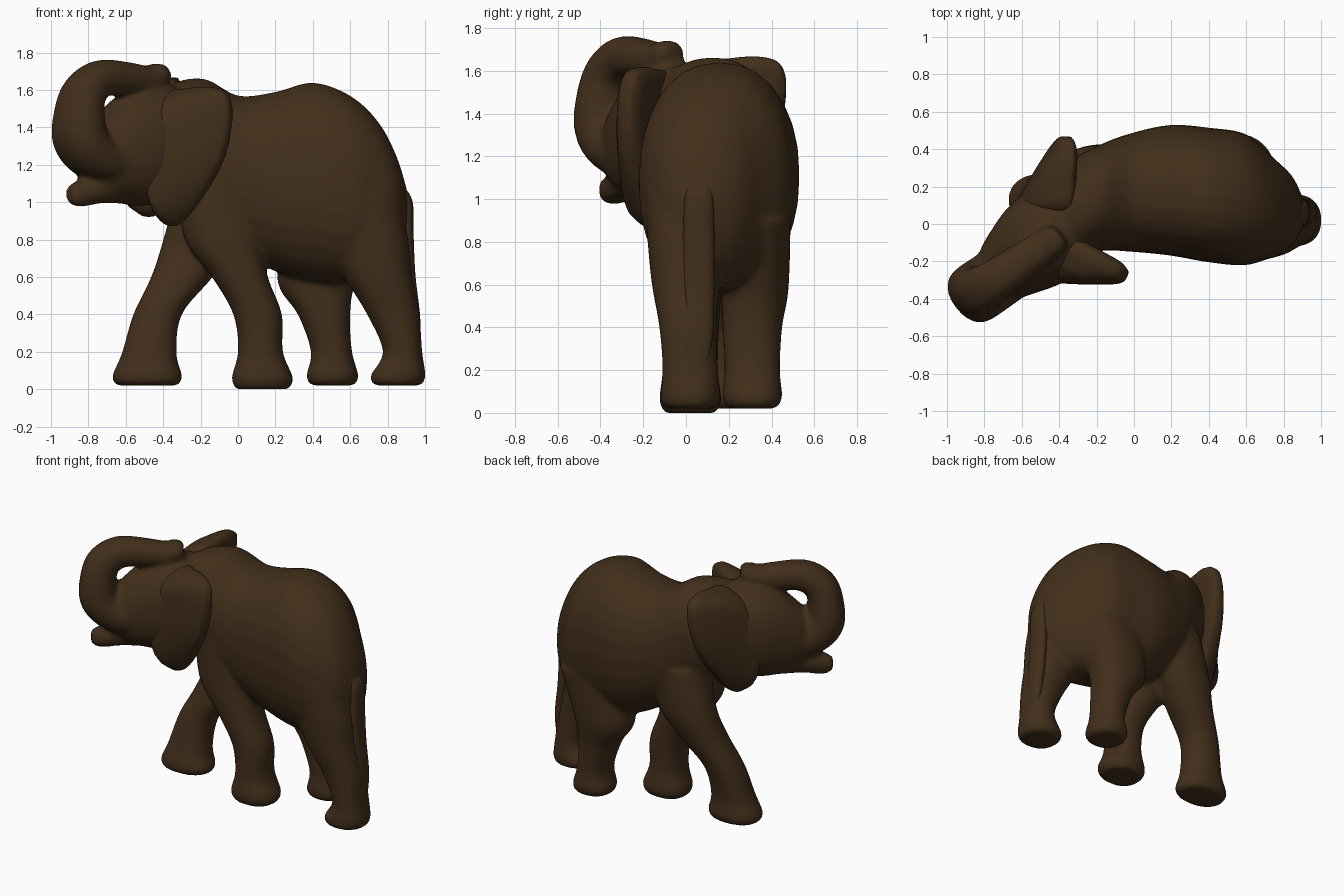
import bpy, bmesh, math
from mathutils import Vector

if "Cube" in bpy.data.objects:
    bpy.data.objects.remove(bpy.data.objects["Cube"])

hide = bpy.data.materials.new("brown_hide")
hide.diffuse_color = (0.055, 0.028, 0.011, 1)
hide.use_nodes = True
hide.node_tree.nodes["Principled BSDF"].inputs["Base Color"].default_value = hide.diffuse_color


def spline(rows, steps=5, closed=False):
    """Catmull-Rom through rows of numbers."""
    n, out = len(rows), []
    for i in range(n if closed else n - 1):
        ids = [i - 1, i, i + 1, i + 2]
        ids = [j % n if closed else min(max(j, 0), n - 1) for j in ids]
        p = [Vector(rows[j]) for j in ids]
        for k in range(steps):
            t = k / steps
            out.append(0.5 * (2 * p[1] + (p[2] - p[0]) * t
                       + (2 * p[0] - 5 * p[1] + 4 * p[2] - p[3]) * t * t
                       + (3 * p[1] - p[0] - 3 * p[2] + p[3]) * t ** 3))
    if not closed:
        out.append(Vector(rows[-1]))
    return out


def skin(name, rings):
    """Closed skin through rings of points."""
    bm = bmesh.new()
    loops = [[bm.verts.new(p) for p in r] for r in rings]
    n = len(loops[0])
    for a, b in zip(loops, loops[1:]):
        for i in range(n):
            bm.faces.new((a[i], a[(i + 1) % n], b[(i + 1) % n], b[i]))
    bm.faces.new(loops[0])
    bm.faces.new(loops[-1])
    bmesh.ops.recalc_face_normals(bm, faces=bm.faces)
    me = bpy.data.meshes.new(name)
    bm.to_mesh(me)
    bm.free()
    me.materials.append(hide)
    ob = bpy.data.objects.new(name, me)
    bpy.context.collection.objects.link(ob)
    return ob


def loft(name, rows, u, v=None, n=28):
    """Rows are x, y, z, radius along u, radius along v (v None: across the path)."""
    pts = spline(rows)
    u, rings = Vector(u), []
    bend = lambda c: math.copysign(abs(c) ** 0.88, c)
    for i, p in enumerate(pts):
        a, b = pts[max(i - 1, 0)], pts[min(i + 1, len(pts) - 1)]
        w = Vector(v) if v else (Vector(b[:3]) - Vector(a[:3])).cross(u).normalized()
        rings.append([Vector(p[:3]) + u * p[3] * bend(math.cos(k * math.tau / n))
                      + w * p[4] * bend(math.sin(k * math.tau / n)) for k in range(n)])
    return skin(name, rings)


def soften(ob, voxel, iterations):
    m = ob.modifiers.new("Remesh", 'REMESH')
    m.mode, m.voxel_size, m.use_smooth_shade = 'VOXEL', voxel, True
    s = ob.modifiers.new("Smooth", 'SMOOTH')
    s.factor, s.iterations = 0.5, iterations


X, Y, Z = (1, 0, 0), (0, 1, 0), (0, 0, 1)
SIDE = (0.615, -0.79, 0)      # across the turned head

# torso and neck
parts = [loft("body", [
    (-0.50, -0.03, 1.30, .15, .20), (-0.36, 0.06, 1.32, .26, .31),
    (-0.18, 0.14, 1.25, .285, .41), (0.0, 0.17, 1.15, .32, .42),
    (0.2, 0.18, 1.11, .35, .48), (0.4, 0.155, 1.11, .36, .53),
    (0.6, 0.13, 1.07, .35, .50), (0.75, 0.09, 1.02, .26, .41),
    (0.85, 0.07, 0.98, .18, .26), (0.91, 0.06, 0.95, .06, .09)], Y, Z)]

# legs: foot sole first, then up into the body (x, y, z, rx, ry)
legs = {
    "far_front_leg": [(-.485, .13, .02, .165, .12), (-.485, .13, .07, .187, .14),
                      (-.475, .14, .19, .147, .125), (-.43, .18, .40, .13, .125),
                      (-.30, .23, .60, .165, .14), (-.20, .27, .80, .20, .15),
                      (-.12, .25, 1.10, .20, .18)],
    "near_front_leg": [(.13, .02, .0, .14, .12), (.13, .02, .06, .165, .145),
                       (.12, .02, .20, .12, .13), (.105, .02, .40, .13, .135),
                       (.01, .02, .60, .15, .15), (-.08, .03, .80, .205, .17),
                       (-.12, .05, 1.10, .21, .19)],
    "far_hind_leg": [(.505, .31, .02, .115, .11), (.505, .31, .07, .14, .14),
                     (.50, .31, .20, .11, .13), (.46, .31, .40, .14, .14),
                     (.42, .32, .58, .21, .16), (.50, .30, .90, .25, .19)],
    "near_hind_leg": [(.855, .02, .02, .125, .12), (.855, .02, .07, .148, .14),
                      (.88, .02, .20, .105, .13), (.83, .01, .40, .14, .135),
                      (.75, .0, .60, .18, .16), (.70, .0, .80, .21, .18),
                      (.62, .0, 1.05, .24, .20)],
}
parts += [loft(k, r, X, Y) for k, r in legs.items()]


def on_head(rows, slope, y=-.405):
    """Place x, z, ru, rv rows on the line the turned head follows."""
    return [(x, y + slope * (x + .9), z, a, b) for x, z, a, b in rows]


# head, lower jaw, raised trunk
parts.append(loft("head", on_head([
    (-.28, 1.35, .18, .22), (-.40, 1.32, .25, .31), (-.52, 1.30, .25, .32),
    (-.62, 1.28, .215, .285), (-.71, 1.25, .17, .22), (-.79, 1.23, .10, .14)], .78), SIDE, Z))
parts.append(loft("jaw", on_head([
    (-.58, 1.10, .15, .11), (-.73, 1.08, .11, .085),
    (-.85, 1.045, .07, .07), (-.90, 1.045, .04, .045)], .74, -.38), SIDE, Z))
parts.append(loft("trunk", on_head([
    (-.62, 1.22, .16, .13), (-.76, 1.24, .165, .125), (-.84, 1.33, .165, .13),
    (-.85, 1.45, .155, .12), (-.825, 1.58, .13, .11), (-.735, 1.66, .11, .10),
    (-.60, 1.66, .10, .09), (-.49, 1.65, .09, .08), (-.43, 1.675, .085, .07),
    (-.39, 1.68, .06, .05)], .68), SIDE))

# merge into one skin
bpy.ops.object.select_all(action='DESELECT')
for p in parts:
    p.select_set(True)
bpy.context.view_layer.objects.active = parts[0]
bpy.ops.object.join()
soften(parts[0], 0.018, 5)

# ears: one outline (outward, height), placed twice; the front swells into the cheek
outline = spline([(0, 1.55), (.16, 1.61), (.33, 1.61), (.40, 1.55), (.405, 1.40),
                  (.355, 1.22), (.25, 1.05), (.14, .92), (.05, .87), (-.03, .95),
                  (-.04, 1.2)], 4, True)
swell = [(.6, .6, -.06), (.88, .88, -.055), (1, 1, -.03), (1, 1, .03), (.88, .95, .065),
         (.62, .86, .12), (.34, .68, .17), (.15, .45, .20)]


def ear(name, root, out, front, tilt, lift):
    out, tilt = Vector(out).normalized(), Vector(tilt)
    nrm = out.cross(Vector(Z)) * front
    rings = []
    for sa, sz, off in swell:
        ring = []
        for a, z in outline:
            h = (z - 1.26) * sz
            ring.append(Vector(root) + out * a * sa + tilt * h + nrm * off
                        + Vector((0, 0, 1.26 + h + lift)))
        rings.append(ring)
    soften(skin(name, rings), 0.016, 4)


ear("near_ear", (-.40, -.11, 0), (.905, -.48, 0), 1, (0, .08, 0), 0)
ear("far_ear", (-.42, .06, 0), (.06, 1, 0), -1, (.15, 0, 0), .05)

# tail hanging down the rear
tail = loft("tail", [(.86, .06, 1.08, .03, .05), (.895, .06, 1.0, .04, .07),
                     (.90, .06, .8, .04, .075), (.91, .06, .6, .04, .075),
                     (.935, .06, .38, .04, .07), (.94, .06, .22, .03, .05)], X, Y)
soften(tail, 0.014, 3)
